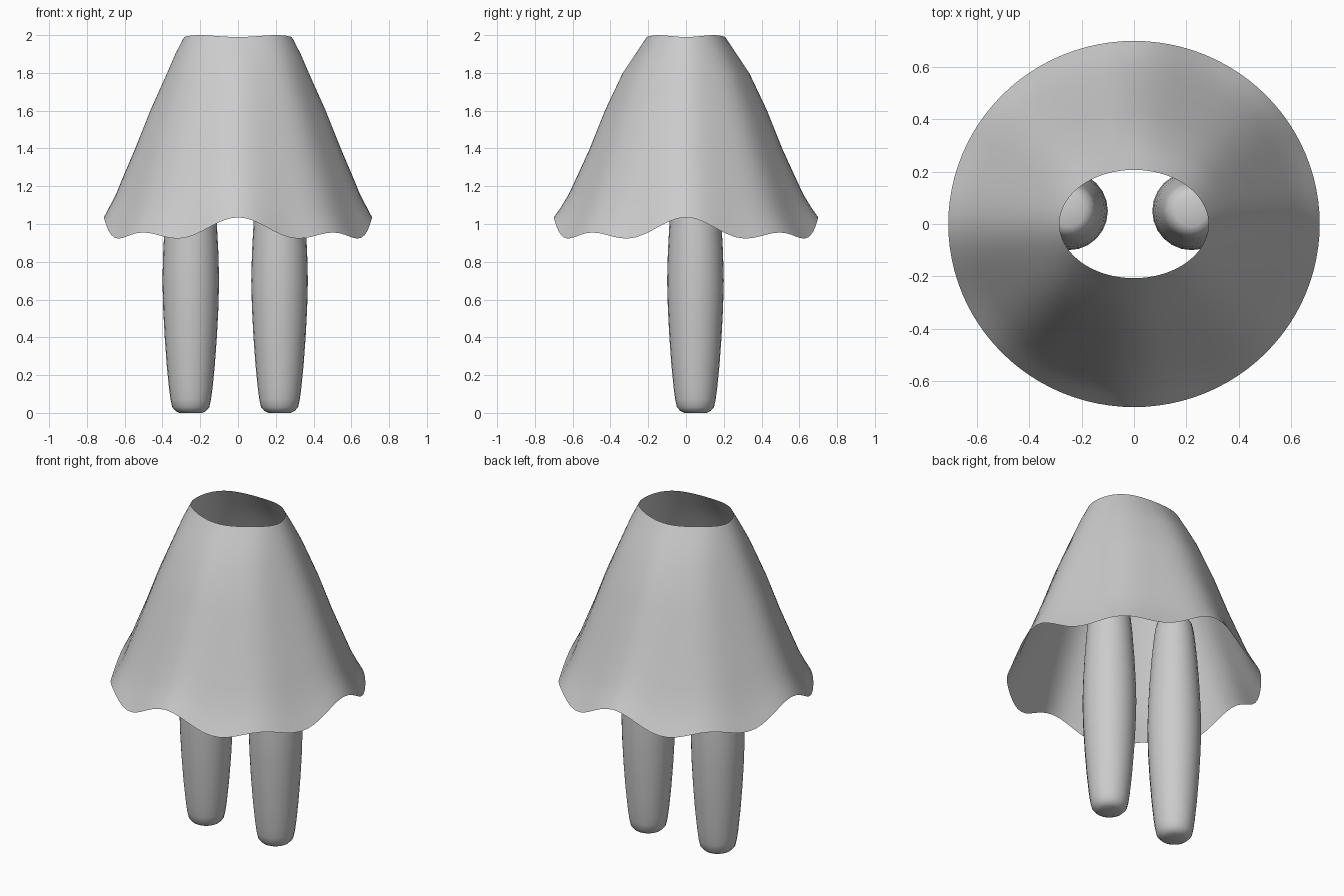
import bpy, bmesh
from math import cos, sin, pi

if "Cube" in bpy.data.objects:
    bpy.data.objects.remove(bpy.data.objects["Cube"], do_unlink=True)

grey = bpy.data.materials.new("plain grey")
grey.use_nodes = True
GREY = (0.6, 0.6, 0.6, 1)
grey.diffuse_color = GREY
grey.node_tree.nodes["Principled BSDF"].inputs["Base Color"].default_value = GREY


def loft(name, rings, closed_ends):
    """Skin a stack of equally sized rings into one smooth object."""
    bm = bmesh.new()
    loops = [[bm.verts.new(p) for p in ring] for ring in rings]
    n = len(loops[0])
    for a, b in zip(loops, loops[1:]):
        for i in range(n):
            j = (i + 1) % n
            bm.faces.new((a[i], a[j], b[j], b[i]))
    if closed_ends:
        bm.faces.new(list(reversed(loops[0])))
        bm.faces.new(loops[-1])
    mesh = bpy.data.meshes.new(name)
    bm.to_mesh(mesh)
    bm.free()
    mesh.materials.append(grey)
    for face in mesh.polygons:
        face.use_smooth = True
    obj = bpy.data.objects.new(name, mesh)
    bpy.context.collection.objects.link(obj)
    return obj


# Skirt: oval waist flaring to a round, scalloped hem
SIDES = 96
PROFILE = [  # share of the drop, half width, half depth (hem first)
    (1, 0.71, 0.70), (0.94, 0.68, 0.66), (0.87, 0.645, 0.62),
    (0.78, 0.61, 0.58), (0.62, 0.545, 0.51), (0.41, 0.465, 0.43),
    (0.2, 0.375, 0.335), (0.09, 0.33, 0.265), (0, 0.285, 0.207)]


def skirt_point(i, drop, rx, ry):
    a = 2 * pi * i / SIDES
    waist = 1.995 - 0.005 * cos(4 * a)
    hem = 0.962 + 0.04 * cos(4 * a) + 0.033 * cos(8 * a)
    return rx * cos(a), ry * sin(a), waist + (hem - waist) * drop


loft("skirt", [[skirt_point(i, *row) for i in range(SIDES)]
               for row in PROFILE], False)

# Legs: tapered capsules, the upper half mirroring the lower
LEG_SIDES = 24
MIDDLE = 0.7
lower = [(0, 0.06), (0.01, 0.08), (0.03, 0.098), (0.07, 0.107),
         (0.13, 0.115), (0.25, 0.127), (0.4, 0.138), (0.55, 0.146)]
leg_profile = lower + [(MIDDLE, 0.15)]
leg_profile += [(2 * MIDDLE - z, r) for z, r in reversed(lower)]

for name, x in (("right_leg", -0.25), ("left_leg", 0.22)):
    rings = [[(x + r * cos(2 * pi * i / LEG_SIDES),
               0.05 + r * sin(2 * pi * i / LEG_SIDES), z)
              for i in range(LEG_SIDES)] for z, r in leg_profile]
    loft(name, rings, True)
